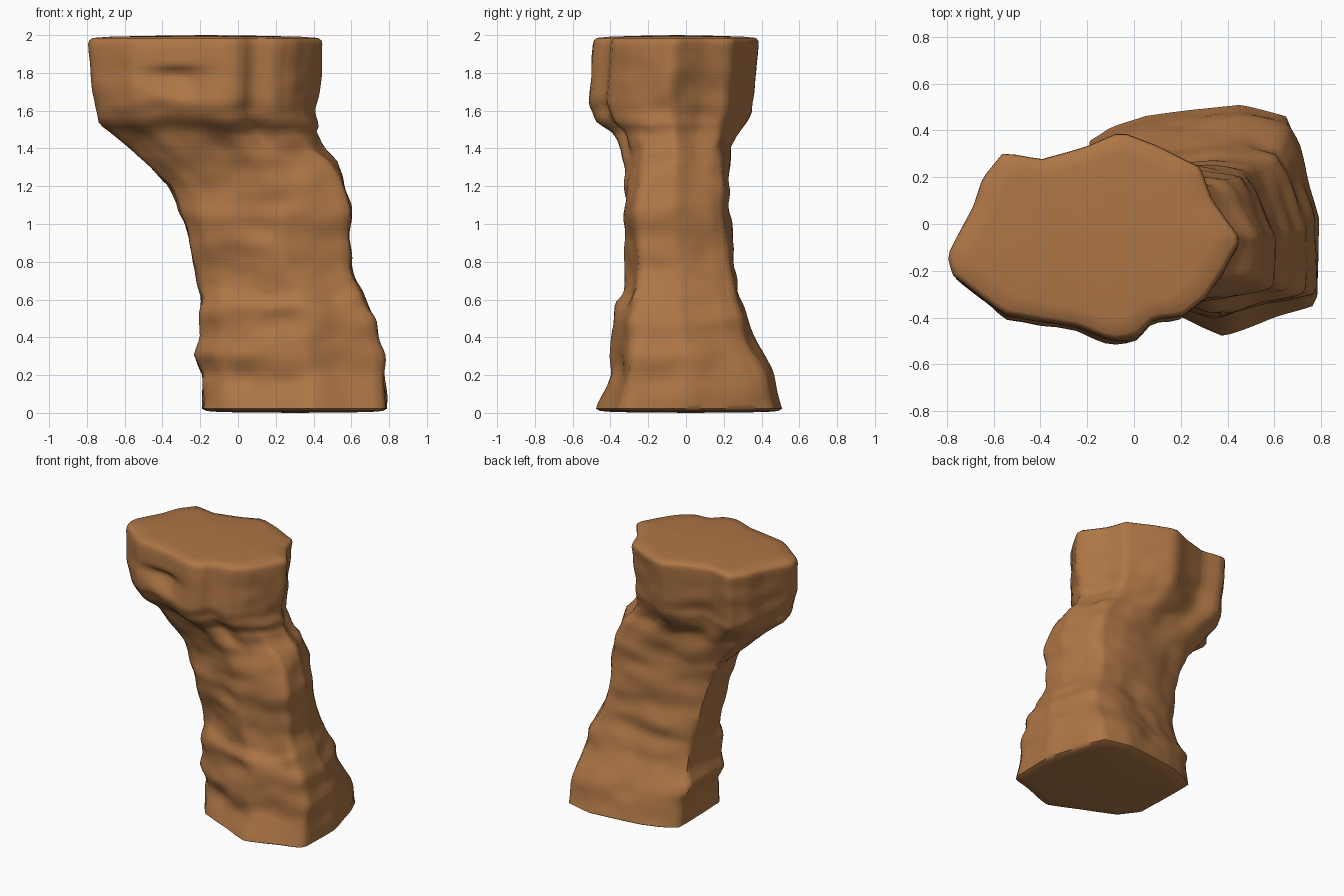
import bpy, bmesh, math
from mathutils import Vector, noise

if "Cube" in bpy.data.objects:
    bpy.data.objects.remove(bpy.data.objects["Cube"])

# Outlines seen from above: flat cap and boxy foot
CAP = [(-.80, -.14), (-.69, .07), (-.65, .19), (-.56, .30), (-.40, .27), (-.20, .33),
       (-.06, .39), (.10, .33), (.28, .24), (.33, .10), (.45, -.07), (.38, -.20),
       (.30, -.32), (.20, -.40), (.08, -.41), (0, -.49), (-.10, -.50), (-.25, -.44),
       (-.40, -.42), (-.56, -.39), (-.78, -.22)]
FOOT = [(.78, -.34), (.79, .02), (.70, .35), (.65, .47), (.46, .52), (.05, .47),
        (-.10, .42), (-.19, .36), (-.19, -.14), (-.08, -.27), (.20, -.40), (.38, -.47),
        (.55, -.42)]

# Silhouette extents by height: (z, value)
XMIN = [(0, -.19), (.2, -.18), (.31, -.24), (.4, -.19), (.6, -.18), (.8, -.23), (1, -.28),
        (1.2, -.37), (1.3, -.47), (1.4, -.58), (1.53, -.75), (1.7, -.78), (2, -.80)]
XMAX = [(0, .79), (.3, .78), (.5, .73), (.7, .62), (.78, .60), (1.1, .595), (1.33, .55),
        (1.4, .48), (1.5, .42), (1.52, .45), (1.6, .43), (2, .46)]
YMIN = [(0, -.48), (.2, -.40), (.4, -.39), (.58, -.37), (.63, -.33), (.75, -.32),
        (1.05, -.34), (1.2, -.32), (1.4, -.34), (1.5, -.39), (1.56, -.47), (1.65, -.52),
        (2, -.49)]
YMAX = [(0, .52), (.08, .49), (.25, .44), (.4, .37), (.6, .29), (.75, .26), (1, .235),
        (1.2, .22), (1.42, .25), (1.5, .30), (1.6, .36), (2, .40)]
N, LEVELS = 84, 76


def lerp(table, z):
    z = min(max(z, 0), 2)
    for (a, u), (b, v) in zip(table, table[1:]):
        if z <= b:
            return u + (v - u) * (z - a) / (b - a)


def polar(outline):
    """Radius per angle of an outline scaled to the box -1..1."""
    xs, ys = zip(*outline)
    cx, cy = (max(xs) + min(xs)) / 2, (max(ys) + min(ys)) / 2
    sx, sy = (max(xs) - min(xs)) / 2, (max(ys) - min(ys)) / 2
    pts = [Vector(((x - cx) / sx, (y - cy) / sy)) for x, y in outline]
    radii = []
    for i in range(N):
        a = 2 * math.pi * i / N
        d = Vector((math.cos(a), math.sin(a)))
        best = 0
        for p, q in zip(pts, pts[1:] + pts[:1]):
            e = q - p
            det = d.cross(e)
            if abs(det) > 1e-9:
                r, s = p.cross(e) / det, p.cross(d) / det
                if r > 0 and -1e-6 <= s <= 1 + 1e-6:
                    best = max(best, r)
        radii.append(best)
    return radii


cap_r, foot_r = polar(CAP), polar(FOOT)


def rock_point(i, z, shrink):
    a = 2 * math.pi * i / N
    c, s = math.cos(a), math.sin(a)
    fade = min(1, z / .15, max(0, (1.95 - z) / .3))
    # wavy strata heights
    zy = z + .06 * fade * noise.noise(Vector((c * 2.5, s * 2.5, z * .7)))
    t = min(max((z - 1.2) / .38, 0), 1)
    t = t * t * (3 - 2 * t)
    r = (foot_r[i] * (1 - t) + cap_r[i] * t) * shrink
    x0, x1 = lerp(XMIN, z), lerp(XMAX, z)
    y0, y1 = lerp(YMIN, zy), lerp(YMAX, zy)
    x, y = (x0 + x1) / 2 + r * c * (x1 - x0) / 2, (y0 + y1) / 2 + r * s * (y1 - y0) / 2
    # broad lumps, stronger shelves near the foot, thin strata between
    lump = noise.noise(Vector((x * 3, y * 3, z * 4)))
    chip = noise.noise(Vector((x * 7, y * 7 + 3, z * 9)))
    strata = noise.noise(Vector((x * 3 + 7, y * 3, z * 8)))
    amp = (.2 + .8 * fade) * (.022 * lump + .012 * chip + .02 * strata)
    x, y = x + amp * c, y + amp * s
    if y < 0:
        # hollow under a lip on the front of the cap
        lip = min(1, max(0, (1.84 - z) / .04))
        y += .06 * lip * math.exp(-((x + .33) / .14) ** 2 - ((z - 1.79) / .08) ** 2)
    return Vector((x, y, z))


# Rock pillar: stacked rings with softened rims
bm = bmesh.new()
levels = [(.004, .8), (.010, .95)]
levels += [(.022 + 1.93 * k / (LEVELS - 1), 1) for k in range(LEVELS)]
levels += [(1.972, .99), (1.985, .96), (1.992, .8), (1.997, .4)]
rings = [[bm.verts.new(rock_point(i, z, k)) for i in range(N)] for z, k in levels]
for lo, hi in zip(rings, rings[1:]):
    for i in range(N):
        j = (i + 1) % N
        bm.faces.new((lo[i], lo[j], hi[j], hi[i]))
for ring, z in ((rings[0], 0), (rings[-1], 2)):
    mid = sum((v.co for v in ring), Vector()) / N
    tip = bm.verts.new((mid.x, mid.y, z))
    for i in range(N):
        bm.faces.new((ring[i], ring[(i + 1) % N], tip))
bmesh.ops.recalc_face_normals(bm, faces=bm.faces)
mesh = bpy.data.meshes.new("rock_pillar")
bm.to_mesh(mesh)
bm.free()

rock = bpy.data.objects.new("rock_pillar", mesh)
bpy.context.collection.objects.link(rock)
stone = bpy.data.materials.new("brown_stone")
stone.diffuse_color = (.42, .18, .06, 1)
stone.use_nodes = True
stone.node_tree.nodes["Principled BSDF"].inputs["Base Color"].default_value = stone.diffuse_color
mesh.materials.append(stone)
bpy.context.view_layer.objects.active = rock
rock.select_set(True)
bpy.ops.object.shade_smooth_by_angle(angle=math.radians(60))
